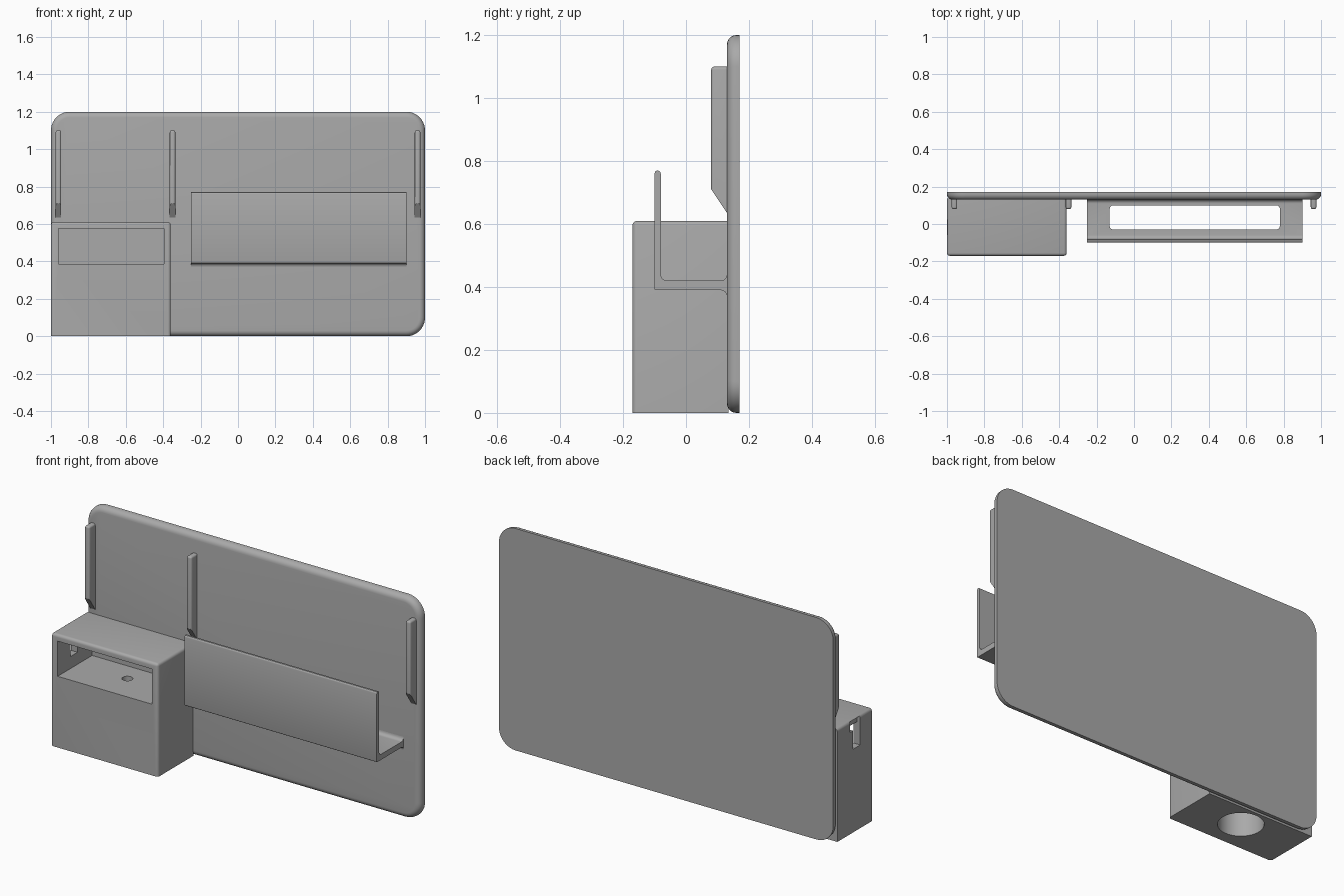
import bpy, bmesh, math
from mathutils import Vector

cube = bpy.data.objects.get("Cube")
if cube:
    bpy.data.objects.remove(cube, do_unlink=True)

grey = bpy.data.materials.new("plain grey")
grey.use_nodes = True
COLOUR = (0.4, 0.4, 0.4, 1)
grey.diffuse_color = COLOUR
grey.node_tree.nodes["Principled BSDF"].inputs["Base Color"].default_value = COLOUR


def finish(name, bm):
    bmesh.ops.recalc_face_normals(bm, faces=bm.faces)
    mesh = bpy.data.meshes.new(name)
    bm.to_mesh(mesh)
    bm.free()
    mesh.materials.append(grey)
    ob = bpy.data.objects.new(name, mesh)
    bpy.context.collection.objects.link(ob)
    return ob


def bevel(bm, rule, radius, segments=5):
    """Round every edge whose end points satisfy the rule."""
    edges = [e for e in bm.edges if rule(e.verts[0].co, e.verts[1].co)]
    bmesh.ops.bevel(bm, geom=edges, offset=radius, segments=segments,
                    profile=0.5, affect='EDGES')


def block(x, y, z):
    bm = bmesh.new()
    bmesh.ops.create_cube(bm, size=1)
    for v in bm.verts:
        v.co = Vector([r[0] if c < 0 else r[1] for c, r in zip(v.co, (x, y, z))])
    return bm


def side_profile(points, x0, x1):
    """Extrude a (y, z) outline along x."""
    bm = bmesh.new()
    face = bm.faces.new([bm.verts.new((x0, y, z)) for y, z in points])
    new = bmesh.ops.extrude_face_region(bm, geom=[face])["geom"]
    bmesh.ops.translate(bm, vec=(x1 - x0, 0, 0),
                        verts=[v for v in new if isinstance(v, bmesh.types.BMVert)])
    return bm


def arc(cy, cz, r, start, end, n=6):
    angles = [math.radians(start + (end - start) * i / n) for i in range(n + 1)]
    return [(cy + r * math.cos(a), cz + r * math.sin(a)) for a in angles]


def cylinder(x, y, z0, z1, r):
    bm = bmesh.new()
    bmesh.ops.create_cone(bm, cap_ends=True, segments=48, radius1=r, radius2=r, depth=z1 - z0)
    bmesh.ops.translate(bm, verts=bm.verts, vec=(x, y, (z0 + z1) / 2))
    return bm


def select(ob):
    bpy.ops.object.select_all(action='DESELECT')
    ob.select_set(True)
    bpy.context.view_layer.objects.active = ob


def cut(ob, bm):
    cutter = finish("cutter", bm)
    cutter.hide_render = True
    mod = ob.modifiers.new("cut", 'BOOLEAN')
    mod.operation, mod.solver, mod.object = 'DIFFERENCE', 'EXACT', cutter
    select(ob)
    bpy.ops.object.modifier_apply(modifier=mod.name)
    bpy.data.objects.remove(cutter, do_unlink=True)


def smooth(ob):
    select(ob)
    bpy.ops.object.shade_smooth_by_angle(angle=math.radians(30))


def along(axis):
    return lambda a, b: abs((a - b)[axis]) > 0.01


# Back panel: rounded corners, softened front rim
FRONT = 0.13
bm = block((-1, 1), (FRONT, 0.17), (0, 1.2))
bevel(bm, along(1), 0.1, 10)
bevel(bm, lambda a, b: max(a.y, b.y) < FRONT + 0.001, 0.03)
smooth(finish("back_panel", bm))

# Storage box with front opening, cable port and round socket underneath
bm = block((-1, -0.36), (-0.17, 0.135), (0, 0.61))
bevel(bm, lambda a, b: max(a.z, b.z) > 0.6 and not (a.y > 0.1 and b.y > 0.1)
      or (abs(a.z - b.z) > 0.1 and a.y < 0), 0.015, 4)
box = finish("storage_box", bm)
cut(box, block((-0.96, -0.395), (-0.3, FRONT - 0.005), (0.385, 0.575)))
cut(box, block((-1.1, -0.98), (-0.06, 0.025), (0.55, 0.605)))
cut(box, block((-1.1, -0.9), (-0.06, 0.0), (0.45, 0.57)))
cut(box, cylinder(-0.665, 0.005, -0.1, 0.34, 0.112))
cut(box, cylinder(-0.665, 0.005, 0.3, 0.45, 0.027))
smooth(box)

# Ledge tray: upright lip, floor and filleted root
outline = (arc(-0.09, 0.76, 0.01, 180, 0)
           + arc(-0.06, 0.44, 0.02, 180, 270)
           + arc(0.11, 0.44, 0.02, 270, 360)
           + [(0.14, 0.44), (0.14, 0.37)]
           + arc(0.11, 0.37, 0.02, 0, 90)
           + arc(-0.095, 0.395, 0.005, 270, 180, 3))
tray = finish("ledge_tray", side_profile(outline, -0.25, 0.9))
slot = block((-0.13, 0.78), (-0.03, 0.1), (0.35, 0.46))
bevel(slot, along(2), 0.02)
cut(tray, slot)
smooth(tray)

# Three slim ribs with slanted lower ends
for name, x in (("right_rib", -0.96), ("middle_rib", -0.35), ("left_rib", 0.96)):
    bm = side_profile([(0.14, 1.1), (0.08, 1.1), (0.08, 0.71), (FRONT, 0.635), (0.14, 0.635)],
                      x - 0.015, x + 0.015)
    bevel(bm, lambda a, b: min(a.y, b.y) < 0.1 and max(a.z, b.z) > 1.0, 0.01, 4)
    smooth(finish(name, bm))
